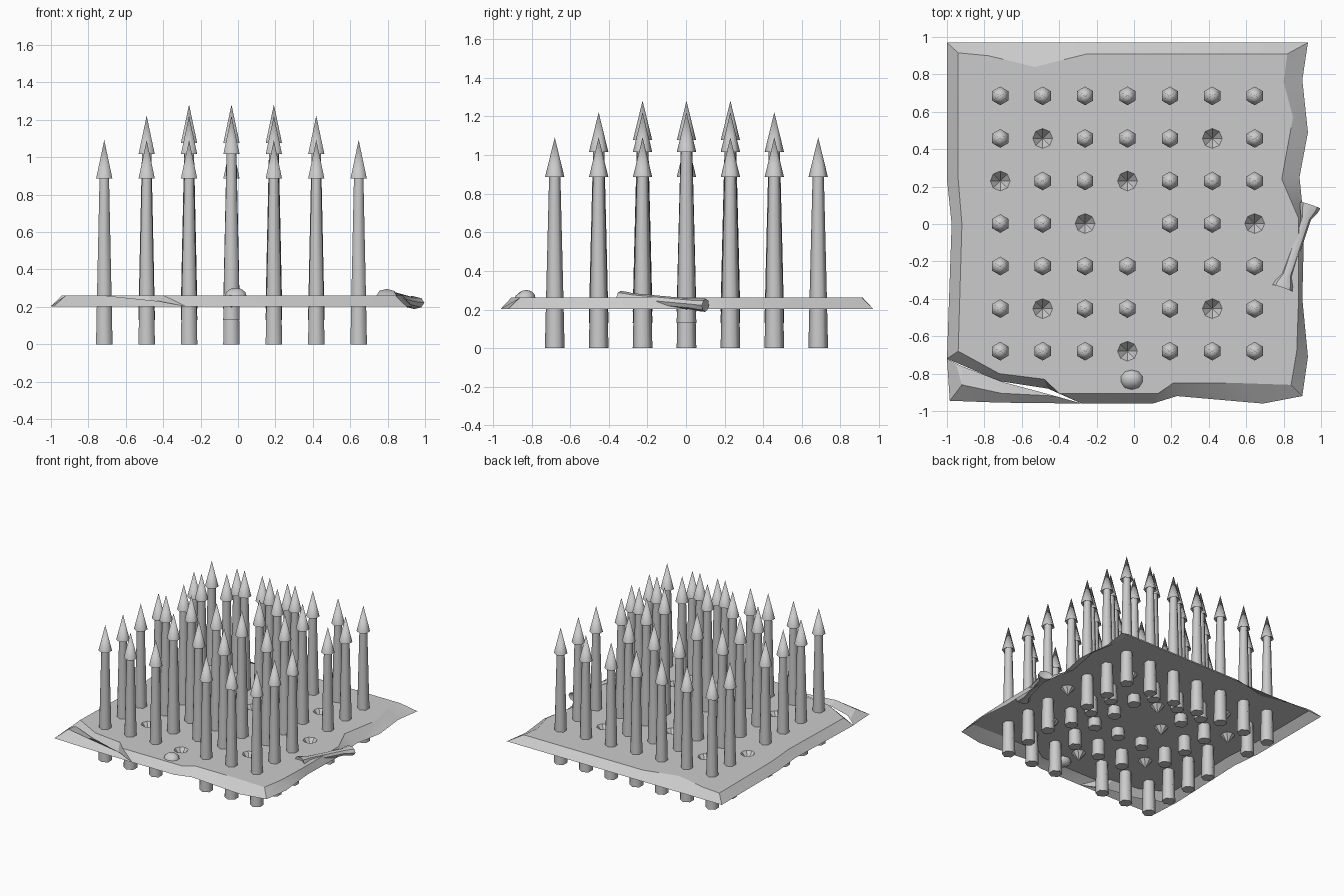
import bpy, bmesh
from math import pi, sin, cos, radians
from mathutils import Vector

if "Cube" in bpy.data.objects:
    bpy.data.objects.remove(bpy.data.objects["Cube"])

TOP, BASE = 0.262, 0.203


def finish(bm, name, angle):
    me = bpy.data.meshes.new(name)
    bm.to_mesh(me)
    bm.free()
    ob = bpy.data.objects.new(name, me)
    bpy.context.collection.objects.link(ob)
    bpy.ops.object.select_all(action='DESELECT')
    bpy.context.view_layer.objects.active = ob
    ob.select_set(True)
    bpy.ops.object.shade_smooth_by_angle(angle=radians(angle))
    return ob


def ring(bm, c, r, n, rx=1.0):
    return [bm.verts.new((c[0] + r * rx * cos(pi / 2 + 2 * pi * k / n),
                          c[1] + r * sin(pi / 2 + 2 * pi * k / n), c[2])) for k in range(n)]


def bridge(bm, a, b):
    n = len(a)
    for k in range(n):
        bm.faces.new((a[k], a[(k + 1) % n], b[(k + 1) % n], b[k]))


def face_up(bm):
    bm.normal_update()
    for f in bm.faces:
        if f.normal.z < 0:
            f.normal_flip()


# grid of spike positions, with empty sockets and a bare centre
XS = [-0.715 + 0.2267 * i for i in range(7)]
YS = [0.685 - 0.2275 * j for j in range(7)]
SOCKETS = {(1, 1), (5, 1), (0, 2), (3, 2), (2, 3), (6, 3), (1, 5), (5, 5), (3, 6)}

# ground plate: broken rim as (base x, base y, top x, top y), open underneath
RIM = [(-1, .97, -.94, .915), (-.78, .97, -.78, .90), (-.53, .97, -.53, .84),
       (-.25, .97, -.25, .91), (.70, .97, .70, .91), (.93, .97, .82, .91),
       (.90, .77, .80, .76), (.93, .49, .85, .57), (.885, .25, .79, .24),
       (.91, 0, .88, .03), (.90, -.40, .88, -.40), (.93, -.71, .87, -.68),
       (.90, -.92, .84, -.86), (.69, -.96, .54, -.85), (.23, -.92, .21, -.85),
       (.10, -.96, .13, -.905), (-.28, -.96, -.40, -.905), (-.46, -.88, -.48, -.83),
       (-.72, -.84, -.72, -.80), (-1, -.72, -.94, -.68), (-.975, 0, -.92, 0),
       (-1, .24, -.94, .24)]
bm = bmesh.new()
top = [bm.verts.new((p[2], p[3], TOP)) for p in RIM]
holes = [ring(bm, (XS[i], YS[j], TOP), 0.053, 8) for i, j in sorted(SOCKETS)]
edges = []
for loop in [top] + holes:
    edges += [bm.edges.new((loop[k], loop[(k + 1) % len(loop)])) for k in range(len(loop))]
bmesh.ops.triangle_fill(bm, edges=edges, use_beauty=True, normal=(0, 0, 1))
base = [bm.verts.new((p[0], p[1], BASE)) for p in RIM]
bridge(bm, top, base)
# conical sockets left by the missing spikes
for h in holes:
    c = sum((v.co for v in h), Vector()) / 8
    tip = bm.verts.new((c.x, c.y, 0.195))
    for k in range(8):
        bm.faces.new((h[k], h[(k + 1) % 8], tip))
face_up(bm)
finish(bm, "ground_plate", 30)

# cracked corner chunk: outer base, raised ridge, inner edge down in the crack
bm = bmesh.new()
outer = [(-1, -.72, .205), (-.985, -.945, BASE), (-.72, -.955, BASE), (-.28, -.96, BASE)]
ridge = [(-.95, -.755, .235), (-.92, -.86, TOP), (-.71, -.905, .26), (-.42, -.92, .23)]
inner = [(-1, -.72, .205), (-.92, -.76, .245), (-.70, -.845, .235), (-.28, -.96, BASE)]
rows = [[bm.verts.new(p) for p in r] for r in (outer, ridge, inner)]
for a, b in zip(rows, rows[1:]):
    for k in range(3):
        bm.faces.new((a[k], a[k + 1], b[k + 1], b[k]))
bmesh.ops.remove_doubles(bm, verts=bm.verts, dist=0.001)
face_up(bm)
finish(bm, "corner_chunk", 20)

# spikes: hexagonal tapered shaft with a flared point, higher toward the middle
LIFT = {3: 0.0, 2: 0.13, 1: 0.19}
for j, y in enumerate(YS):
    for i, x in enumerate(XS):
        level = max(abs(i - 3), abs(j - 3))
        if level == 0 or (i, j) in SOCKETS:
            continue
        z = LIFT[level]
        bm = bmesh.new()
        rings = [ring(bm, (x, y, z + h), r, 6) for h, r in
                 [(0, .051), (.30, .044), (.90, .029), (.887, .05)]]
        bm.faces.new(rings[0][::-1])
        for a, b in zip(rings, rings[1:]):
            bridge(bm, a, b)
        tip = bm.verts.new((x, y, z + 1.092))
        for k in range(6):
            bm.faces.new((rings[3][k], rings[3][(k + 1) % 6], tip))
        finish(bm, f"spike_{j}_{i}", 62)

# loose bone lying over the right edge
bm = bmesh.new()
L = 0.235
rings = [ring(bm, (0, 0, t), r, 8, rx) for t, r, rx in
         [(-L, .034, 1.65), (-L + .025, .034, 1.5), (-L + .075, .028, 1.0),
          (L - .075, .028, 1.0), (L - .025, .034, 1.5), (L, .034, 1.65)]]
for a, b in zip(rings, rings[1:]):
    bridge(bm, a, b)
# notched knuckle ends
for loop, s in ((rings[0][::-1], 1), (rings[-1], -1)):
    c = bm.verts.new((0, 0, s * (0.02 - L)))
    for k in range(8):
        bm.faces.new((loop[k], loop[(k + 1) % 8], c))
bone = finish(bm, "bone", 40)
p, q = Vector((.795, -.34, .262)), Vector((.942, .098, .222))
d = (q - p).normalized()
side = d.cross(Vector((0, 0, 1))).normalized()
up = side.cross(d)
for v in bone.data.vertices:
    v.co = (p + q) / 2 + side * v.co.x - up * v.co.y + d * v.co.z

# half-buried skull: round cranium drawn out into a narrower jaw
bm = bmesh.new()
bmesh.ops.create_uvsphere(bm, u_segments=10, v_segments=6, radius=1)
for v in bm.verts:
    x, y, z = v.co
    front = max(0.0, -y)
    v.co = (-0.012 + x * .062, -.828 + y * (.062 if y < 0 else .05), .255 + z * .047)
    if front > 0.5:
        v.co.x = -0.012 + x * .062 * 1.15
        v.co.z -= .006
finish(bm, "skull", 40)
